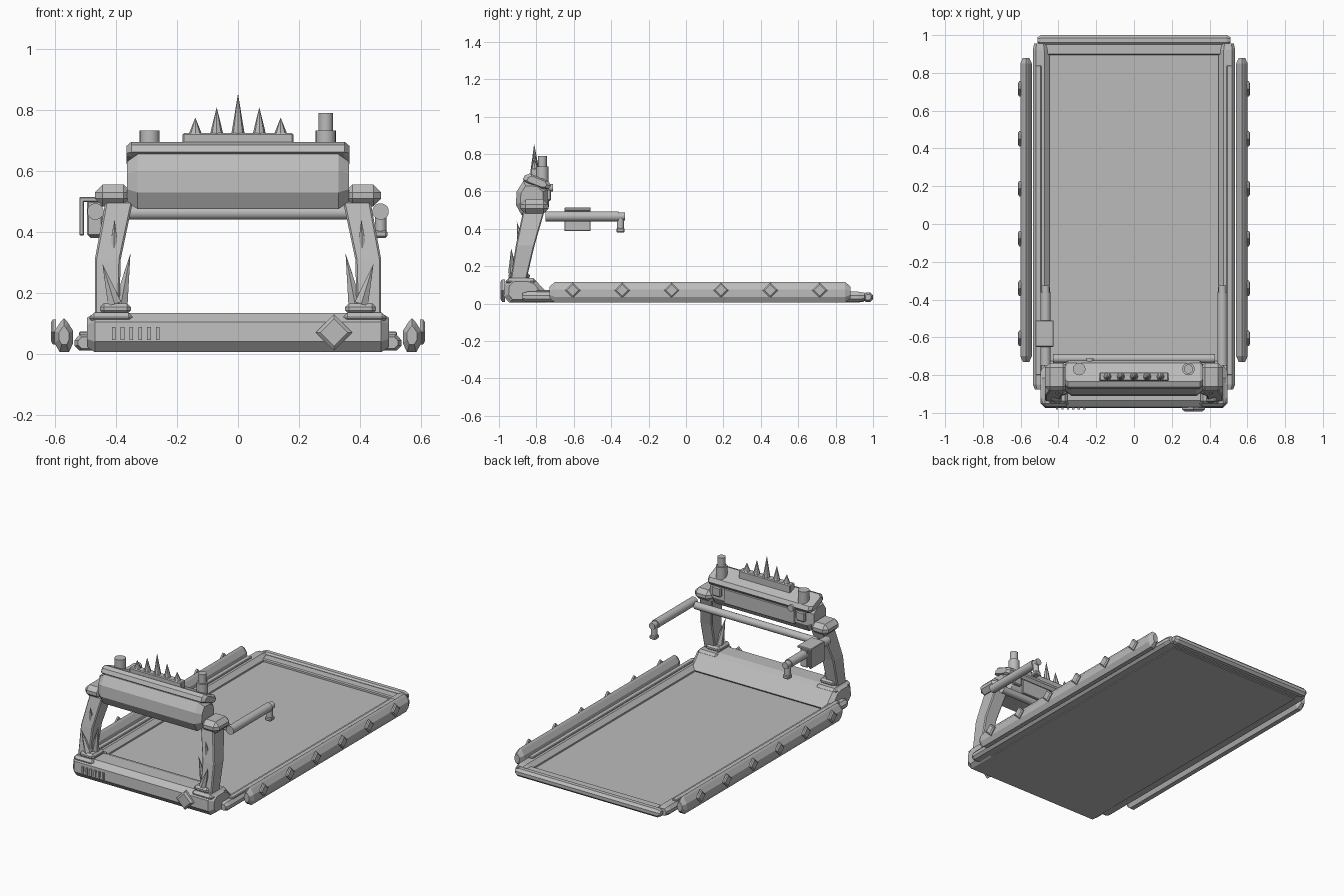
import bpy, bmesh, math
from mathutils import Vector

if "Cube" in bpy.data.objects:
    bpy.data.objects.remove(bpy.data.objects["Cube"])

grey = bpy.data.materials.new("plain grey")
grey.diffuse_color = (0.5, 0.5, 0.5, 1)
grey.use_nodes = True
grey.node_tree.nodes["Principled BSDF"].inputs["Base Color"].default_value = grey.diffuse_color


def finish(name, bm, bevel=0.0, smooth=False):
    bmesh.ops.recalc_face_normals(bm, faces=bm.faces)
    me = bpy.data.meshes.new(name)
    bm.to_mesh(me)
    bm.free()
    me.materials.append(grey)
    ob = bpy.data.objects.new(name, me)
    bpy.context.collection.objects.link(ob)
    if bevel:
        m = ob.modifiers.new("bevel", "BEVEL")
        m.width, m.segments, m.limit_method = bevel, 1, 'ANGLE'
    if smooth:
        bpy.ops.object.select_all(action='DESELECT')
        bpy.context.view_layer.objects.active = ob
        ob.select_set(True)
        bpy.ops.object.shade_smooth_by_angle(angle=math.radians(40))
    return ob


def loft(name, rings, bevel=0.0, smooth=False):
    """Skin a list of equal-length point rings and cap both ends."""
    bm = bmesh.new()
    vs = [[bm.verts.new(p) for p in r] for r in rings]
    n = len(vs[0])
    for a, b in zip(vs, vs[1:]):
        for i in range(n):
            bm.faces.new((a[i], a[(i + 1) % n], b[(i + 1) % n], b[i]))
    bm.faces.new(vs[0])
    bm.faces.new(vs[-1])
    return finish(name, bm, bevel, smooth)


def box(name, x, y, z, bevel=0.0):
    ring = [(x[0], y[0]), (x[1], y[0]), (x[1], y[1]), (x[0], y[1])]
    return loft(name, [[(a, b, h) for a, b in ring] for h in z], bevel)


def rod(name, a, b, r0, r1=None, n=20, smooth=True):
    """Cylinder or cone between two points."""
    a, b = Vector(a), Vector(b)
    bm = bmesh.new()
    bmesh.ops.create_cone(bm, cap_ends=True, segments=n, radius1=r0,
                          radius2=r0 if r1 is None else r1, depth=(b - a).length)
    rot = Vector((0, 0, 1)).rotation_difference(b - a).to_matrix().to_4x4()
    bmesh.ops.transform(bm, matrix=rot, verts=bm.verts)
    bmesh.ops.translate(bm, vec=(a + b) / 2, verts=bm.verts)
    return finish(name, bm, 0, smooth)


def scaled(pts, s):
    cx = sum(p[0] for p in pts) / len(pts)
    cy = sum(p[1] for p in pts) / len(pts)
    return [(cx + (a - cx) * s, cy + (b - cy) * s) for a, b in pts]


def along_x(name, prof, stations, bevel=0.0):
    """Profile of (y, z) points lofted through (x, scale) stations."""
    return loft(name, [[(x, a, b) for a, b in scaled(prof, s)] for x, s in stations], bevel)


# Base: flat deck, front housing, end bar
box("deck", (-.47, .47), (-.80, .93), (.005, .03))
front = [(-.975, .04), (-.945, .005), (-.75, .005), (-.725, .04),
         (-.80, .12), (-.84, .134), (-.935, .134), (-.97, .105)]
along_x("front_housing", front, [(-.495, .75), (-.47, 1), (.47, 1), (.495, .75)])
end = [(.95, .02), (.96, .01), (.985, .01), (1, .025), (1, .045), (.985, .06), (.96, .06), (.95, .05)]
along_x("end_bar", end, [(-.51, .6), (-.49, 1), (.49, 1), (.51, .6)])
box("end_inner_strip", (-.48, .48), (.895, .955), (.01, .048), .006)

# Front vents and diamond badge
for i in range(6):
    x = -.408 + i * .029
    box("vent", (x - .006, x + .006), (-.981, -.965), (.045, .088))


def diamond(name, c, r, normal, depth):
    c, n = Vector(c), Vector(normal)
    side, up = n.cross((0, 0, 1)), Vector((0, 0, 1))
    rings = []
    for d, s in ((0, 1), (depth * .6, 1), (depth, .75)):
        rings.append([c + n * d + v * r * s for v in (side, up, -side, -up)])
    loft(name, rings)


diamond("front_badge", (.315, -.968, .07), .06, (0, -1, 0), .025)

# Mirrored frame, side bumpers and uprights
bumper = [(.555, .005), (.585, .005), (.602, .035), (.602, .075),
          (.582, .105), (.571, .116), (.56, .105), (.541, .075), (.541, .035)]
rail = [(.448, .01), (.52, .01), (.536, .025), (.536, .045), (.52, .064), (.475, .064), (.448, .04)]
for s in (-1, 1):
    def mx(a, b):
        return (min(a * s, b * s), max(a * s, b * s))

    def along_y(name, prof, stations):
        loft(name, [[(a * s, y, b) for a, b in scaled(prof, k)] for y, k in stations])

    along_y("frame_rail", rail, [(-.875, .7), (-.85, 1), (.92, 1), (.955, .8)])
    box("rail_strip", mx(.49, .522), (-.80, .84), (.055, .073), .004)
    along_y("side_bumper", bumper, [(-.73, .55), (-.70, 1), (.85, 1), (.88, .55)])
    for i in range(6):
        diamond("bumper_stud", (.598 * s, -.605 + i * .264, .072), .041, (s, 0, 0), .016)

    # Feet and bent upright
    box("foot_lower", mx(.345, .487), (-.965, -.80), (.10, .136), .015)
    box("foot_upper", mx(.352, .452), (-.95, -.835), (.13, .165), .012)
    rings = []
    for x0, x1, y0, y1, z in ((.39, .47, -.94, -.855, .12), (.385, .47, -.91, -.81, .31),
                              (.345, .435, -.87, -.755, .50)):
        rings.append([(x0 * s, y0, z), (x1 * s, y0, z), (x1 * s, y1, z), (x0 * s, y1, z)])
    loft("upright", rings, .006)
    box("shoulder_cap", mx(.35, .47), (-.885, -.735), (.483, .556), .026)

    # Thorns on the uprights
    rod("foot_thorn", (.385 * s, -.885, .16), (.353 * s, -.90, .33), .026, 0, 6, False)
    rod("front_thorn", (.405 * s, -.925, .165), (.445 * s, -.935, .295), .026, 0, 6, False)
    rod("upper_thorn", (.408 * s, -.885, .34), (.405 * s, -.905, .44), .018, 0, 6, False)

    # Handle arm with drop grip
    rod("handle_arm", (.468 * s, -.75, .467), (.468 * s, -.36, .467), .027)
    rod("handle_tip", (.468 * s, -.36, .467), (.468 * s, -.325, .467), .021)
    rod("handle_drop", (.468 * s, -.35, .475), (.468 * s, -.35, .40), .019)
    box("handle_foot", mx(.446, .49), (-.372, -.328), (.38, .405), .006)
    box("rear_block", mx(.265, .325), (-.75, -.722), (.55, .61), .006)

# Cover around the left arm
box("arm_cover_side", (-.521, -.506), (-.65, -.51), (.388, .512), .003)
box("arm_cover_top", (-.521, -.425), (-.65, -.51), (.499, .514), .003)
box("arm_cover_inner", (-.495, -.445), (-.65, -.51), (.388, .50), .004)

# Console head and tilted lid
head = [(-.91, .53), (-.905, .60), (-.87, .655), (-.785, .65),
        (-.742, .61), (-.738, .53), (-.765, .482), (-.88, .475)]
along_x("console_head", head, [(-.365, .72), (-.33, 1), (.33, 1), (.365, .72)])
lid = [(-.873, .662), (-.862, .686), (-.835, .696), (-.735, .655),
       (-.722, .63), (-.735, .612), (-.76, .612), (-.855, .648)]
along_x("console_lid", lid, [(-.366, .7), (-.35, 1), (.35, 1), (.366, .7)])
box("console_screen", (-.25, .25), (-.75, -.732), (.515, .61), .004)
rod("rear_knob", (-.235, -.745, .62), (-.235, -.712, .62), .02)
rod("cross_bar", (-.43, -.712, .463), (.43, -.712, .463), .023)

# Crest of spikes
box("crest_base", (-.182, .182), (-.832, -.785), (.665, .724), .005)
for i in range(-2, 3):
    x, h = i * .07, (.855, .81, .775)[abs(i)]
    rod("crest_spike", (x, -.808, .72), (x, -.812, h), .022, 0, 8, False)

# Knobs on the lid
rod("left_knob", (-.29, -.768, .64), (-.29, -.768, .733), .033)
rod("right_knob_base", (.288, -.768, .64), (.288, -.768, .733), .033)
rod("right_knob_stem", (.288, -.768, .72), (.288, -.768, .79), .024)
